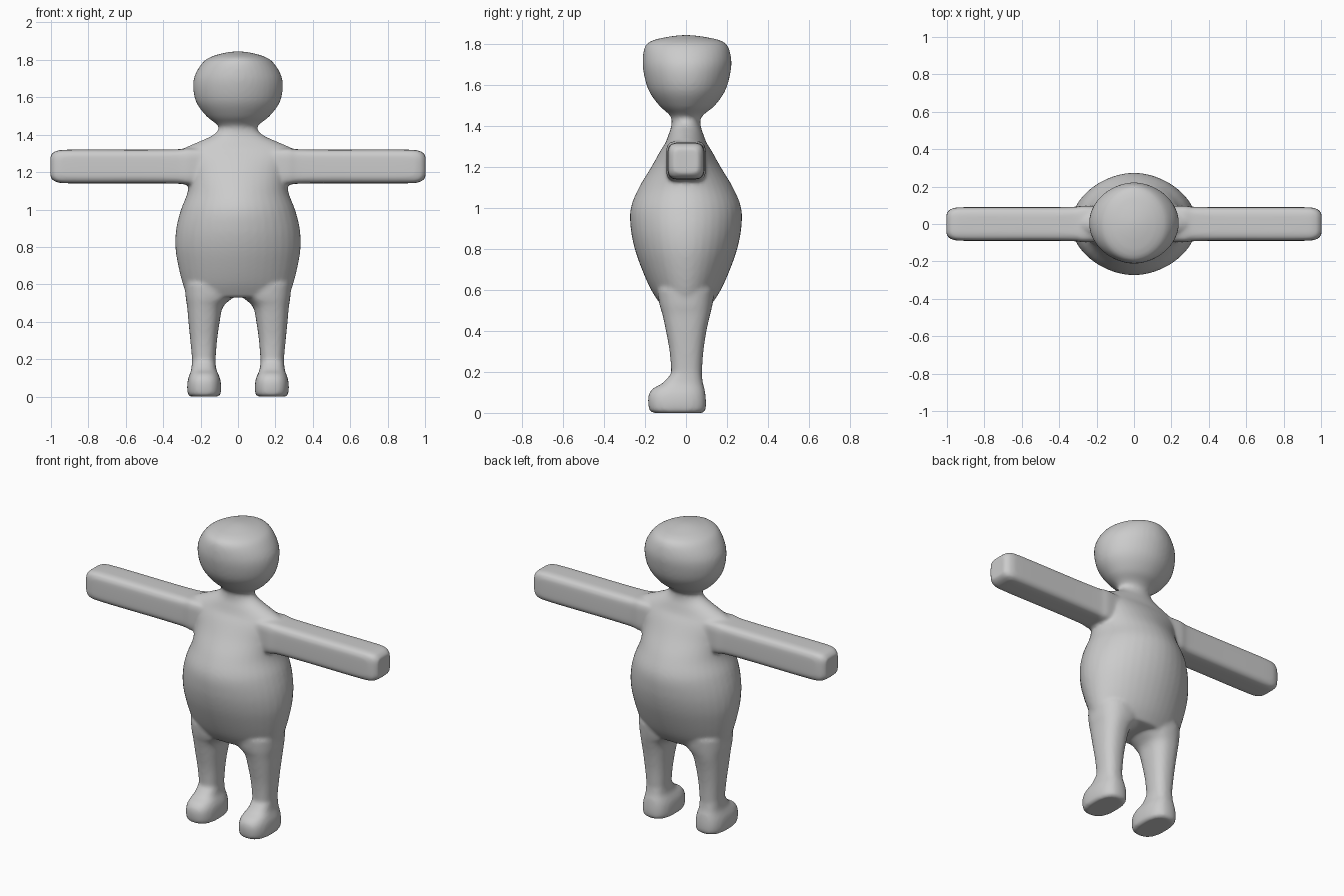
import bpy, bmesh, math
from mathutils import Vector

if "Cube" in bpy.data.objects:
    bpy.data.objects.remove(bpy.data.objects["Cube"])

SIDES, STEPS = 40, 5


def spline(rows):
    """Smoothly interpolate a list of cross-section rows."""
    out = []
    for i in range(len(rows) - 1):
        a, b, c, d = (rows[min(max(i + k, 0), len(rows) - 1)] for k in (-1, 0, 1, 2))
        for s in range(STEPS):
            t = s / STEPS
            out.append([0.5 * (2 * q + (r - p) * t + (2 * p - 5 * q + 4 * r - w) * t * t
                               + (3 * q - p - 3 * r + w) * t ** 3)
                        for p, q, r, w in zip(a, b, c, d)])
    return out + [list(rows[-1])]


def loft(bm, rows, px=2.0, py=2.0, sideways=0):
    """Loft rows of (height, x0, x1, y0, y1); sideways turns height into +x or -x."""
    rings = []
    for h, x0, x1, y0, y1 in spline(rows):
        ring = []
        for k in range(SIDES):
            a = 2 * math.pi * k / SIDES
            c, s = math.cos(a), math.sin(a)
            x = (x0 + x1) / 2 + (x1 - x0) / 2 * math.copysign(abs(c) ** (2 / px), c)
            y = (y0 + y1) / 2 + (y1 - y0) / 2 * math.copysign(abs(s) ** (2 / py), s)
            ring.append(bm.verts.new(Vector((sideways * h, y, x) if sideways else (x, y, h))))
        rings.append(ring)
    for lo, hi in zip(rings, rings[1:]):
        for k in range(SIDES):
            n = (k + 1) % SIDES
            bm.faces.new((lo[k], lo[n], hi[n], hi[k]))
    bm.faces.new(rings[0][::-1])
    bm.faces.new(rings[-1])


def both(z, hx, hy):
    return (z, -hx, hx, -hy, hy)


bm = bmesh.new()

# Torso, from the crotch up to the neck
loft(bm, [both(*r) for r in (
    (0.53, 0.27, 0.125), (0.60, 0.295, 0.17), (0.70, 0.32, 0.215), (0.80, 0.335, 0.25),
    (0.90, 0.33, 0.27), (1.00, 0.305, 0.27), (1.10, 0.268, 0.23), (1.20, 0.27, 0.17),
    (1.28, 0.30, 0.125), (1.32, 0.30, 0.10), (1.36, 0.215, 0.085), (1.40, 0.13, 0.072),
    (1.44, 0.10, 0.07), (1.50, 0.10, 0.07))], px=1.9)

# Head
loft(bm, [(z, -hx, hx, -f, b) for z, hx, f, b in (
    (1.43, 0.09, 0.065, 0.065), (1.46, 0.12, 0.085, 0.09), (1.50, 0.17, 0.13, 0.14),
    (1.57, 0.222, 0.18, 0.19), (1.65, 0.24, 0.205, 0.215), (1.72, 0.23, 0.212, 0.222),
    (1.79, 0.185, 0.20, 0.205), (1.82, 0.135, 0.16, 0.165), (1.838, 0.07, 0.08, 0.08),
    (1.845, 0.02, 0.02, 0.02))], px=1.9)

for side in (-1, 1):
    def limb(rows):
        return [(z, side * a, side * b, y0, y1) for z, a, b, y0, y1 in rows]

    # Leg
    loft(bm, limb([
        (0.12, 0.125, 0.245, -0.07, 0.075), (0.20, 0.12, 0.246, -0.072, 0.078),
        (0.30, 0.112, 0.255, -0.08, 0.085), (0.40, 0.098, 0.265, -0.098, 0.10),
        (0.48, 0.08, 0.272, -0.115, 0.118), (0.53, 0.03, 0.28, -0.13, 0.13),
        (0.60, 0.0, 0.285, -0.14, 0.14)]), 2.4, 2.4)

    # Foot
    loft(bm, limb([
        (0.0, 0.105, 0.257, -0.16, 0.08), (0.012, 0.093, 0.268, -0.178, 0.095),
        (0.05, 0.09, 0.272, -0.185, 0.098), (0.09, 0.094, 0.268, -0.182, 0.095),
        (0.12, 0.105, 0.258, -0.16, 0.09), (0.145, 0.116, 0.25, -0.115, 0.083),
        (0.19, 0.121, 0.246, -0.073, 0.077)]), 2.6, 2.6)

    # Arm
    loft(bm, [(h, 1.23 - r, 1.23 + r, -r, r) for h, r in (
        (0.10, 0.09), (0.26, 0.098), (0.32, 0.092), (0.50, 0.09), (0.90, 0.09),
        (0.97, 0.083), (0.985, 0.076), (1.002, 0.062))], 5, 5, side)

bmesh.ops.recalc_face_normals(bm, faces=bm.faces)
mesh = bpy.data.meshes.new("figure_body")
bm.to_mesh(mesh)
bm.free()
body = bpy.data.objects.new("figure_body", mesh)
bpy.context.collection.objects.link(body)
bpy.context.view_layer.objects.active = body
body.select_set(True)

# Fuse the parts into one skin and soften the joints
fuse = body.modifiers.new("fuse", 'REMESH')
fuse.mode = 'VOXEL'
fuse.voxel_size = 0.011
soften = body.modifiers.new("soften", 'SMOOTH')
soften.factor = 0.5
soften.iterations = 6
for name in ("fuse", "soften"):
    bpy.ops.object.modifier_apply(modifier=name)

grey = bpy.data.materials.new("plain_grey")
grey.diffuse_color = (0.6, 0.6, 0.6, 1)
grey.use_nodes = True
grey.node_tree.nodes["Principled BSDF"].inputs["Base Color"].default_value = grey.diffuse_color
body.data.materials.clear()
body.data.materials.append(grey)
bpy.ops.object.shade_smooth_by_angle(angle=math.radians(40))
